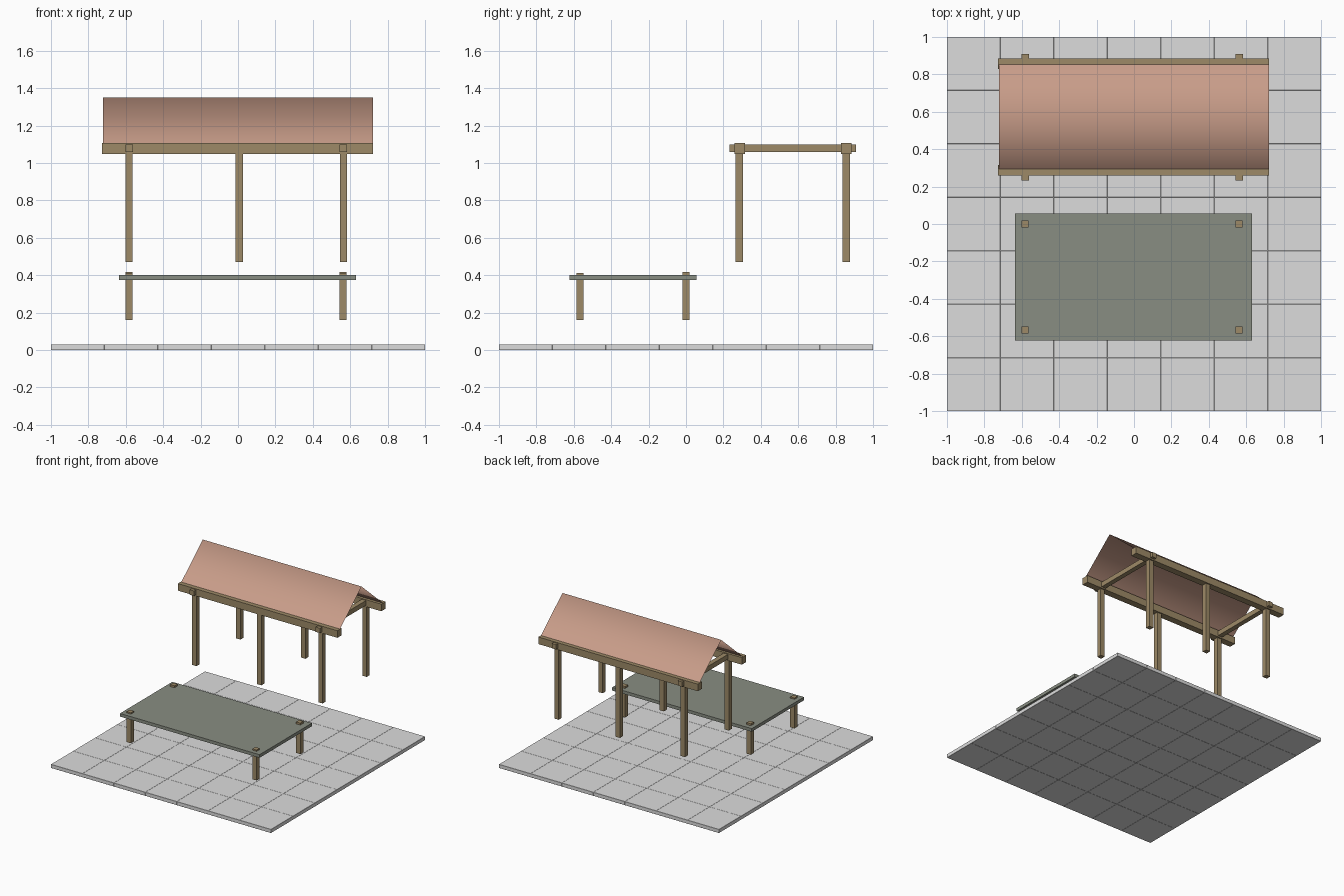
import bpy

if "Cube" in bpy.data.objects:
    bpy.data.objects.remove(bpy.data.objects["Cube"])


def material(name, rgb):
    m = bpy.data.materials.new(name)
    m.diffuse_color = (*rgb, 1)
    m.use_nodes = True
    m.node_tree.nodes["Principled BSDF"].inputs["Base Color"].default_value = m.diffuse_color
    return m


STONE = material("pale stone", (0.72, 0.72, 0.72))
SLATE = material("grey green slate", (0.25, 0.27, 0.225))
WOOD = material("weathered wood", (0.34, 0.255, 0.137))
CLAY = material("clay red", (0.58, 0.335, 0.25))


def mesh_object(name, verts, faces, mat):
    me = bpy.data.meshes.new(name)
    me.from_pydata(verts, [], faces)
    me.materials.append(mat)
    ob = bpy.data.objects.new(name, me)
    bpy.context.collection.objects.link(ob)
    return ob


def box(name, x0, x1, y0, y1, z0, z1, mat):
    verts = [(x, y, z) for z in (z0, z1) for x, y in ((x0, y0), (x1, y0), (x1, y1), (x0, y1))]
    faces = [(3, 2, 1, 0), (4, 5, 6, 7)]
    faces += [(i, (i + 1) % 4, (i + 1) % 4 + 4, i + 4) for i in range(4)]
    return mesh_object(name, verts, faces, mat)


def upright(name, x, y, z0, z1):
    h = 0.0195
    return box(name, x - h, x + h, y - h, y + h, z0, z1, WOOD)


# Paved floor: 7 x 7 tiles with tiny chamfers
n = 7
s = 2 / n
for i in range(n):
    for j in range(n):
        tile = box(f"floor_tile_{i}_{j}", -1 + i * s, -1 + (i + 1) * s,
                   -1 + j * s, -1 + (j + 1) * s, 0, 0.03, STONE)
        bev = tile.modifiers.new("chamfer", 'BEVEL')
        bev.width = 0.001
        bev.segments = 1

# Low platform with legs poking through the top
box("platform_top", -0.637, 0.631, -0.622, 0.057, 0.375, 0.401, SLATE)
for side, x in (("left", -0.583), ("right", 0.561)):
    upright(f"front_{side}_leg", x, -0.567, 0.162, 0.412)
    upright(f"back_{side}_leg", x, 0.0, 0.162, 0.417)

# Shelter posts and long beams
for row, y in (("front", 0.285), ("back", 0.856)):
    for side, x in (("left", -0.583), ("middle", 0.007), ("right", 0.564)):
        upright(f"{row}_{side}_post", x, y, 0.47, 1.06)
    box(f"{row}_beam", -0.728, 0.722, y + 0.002 - 0.028, y + 0.002 + 0.028, 1.049, 1.107, WOOD)

# Cross beams joining front and back
for side, x in (("left", -0.582), ("right", 0.563)):
    box(f"{side}_cross_beam", x - 0.0195, x + 0.0195, 0.232, 0.909, 1.06, 1.1, WOOD)

# Thin gable roof sheet, shaded smoothly across the ridge
profile = [(0.287, 1.1), (0.574, 1.35), (0.861, 1.1)]
verts = [(x, y, z) for y, z in profile for x in (-0.722, 0.721)]
roof = mesh_object("roof_sheet", verts, [(0, 1, 3, 2), (2, 3, 5, 4)], CLAY)
for p in roof.data.polygons:
    p.use_smooth = True
